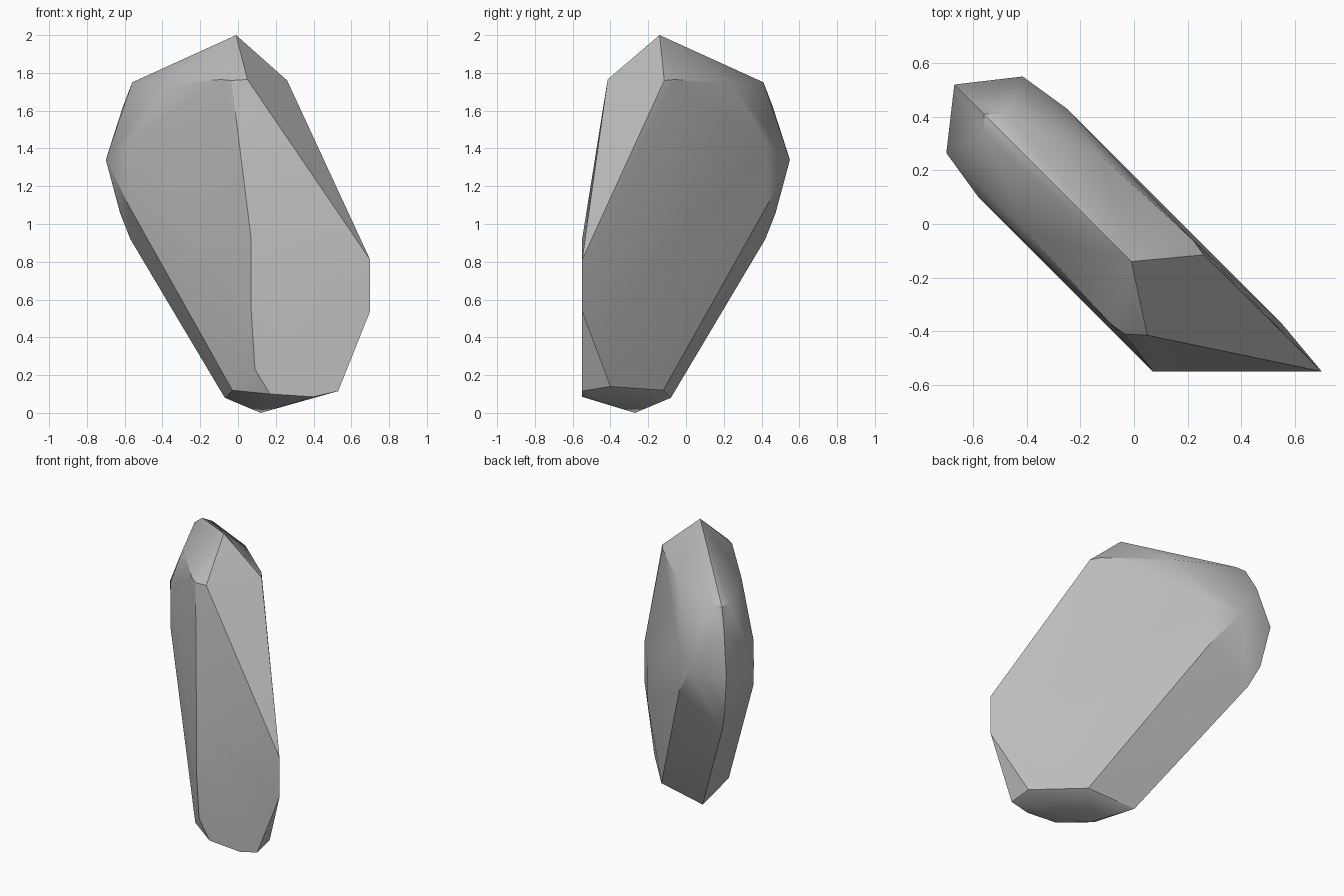
import bpy
import bmesh
from mathutils import Vector

OFFSET = -0.15      # the stone is mirrored across the vertical plane x + y = OFFSET


def mirrored(p):
    """Reflect a corner through the stone's long vertical plane."""
    x, y, z = p
    return (OFFSET - y, OFFSET - x, z)


def make_material(name, value):
    mat = bpy.data.materials.new(name)
    colour = (value, value, value, 1.0)
    mat.use_nodes = True
    mat.diffuse_color = colour
    for node in mat.node_tree.nodes:
        if node.type == 'BSDF_PRINCIPLED':
            node.inputs['Base Color'].default_value = colour
            node.inputs['Roughness'].default_value = 0.8
    return mat


def hull_object(name, points, mat):
    """Wrap the corner points in a convex shell with clean flat facets."""
    bm = bmesh.new()
    for p in points:
        bm.verts.new(Vector(p))
    result = bmesh.ops.convex_hull(bm, input=bm.verts[:])
    loose = {g for g in result['geom_interior'] + result['geom_unused']
             if isinstance(g, bmesh.types.BMVert)}
    bmesh.ops.delete(bm, geom=list(loose), context='VERTS')
    bmesh.ops.recalc_face_normals(bm, faces=bm.faces[:])
    mesh = bpy.data.meshes.new(name)
    bm.to_mesh(mesh)
    bm.free()
    mesh.materials.append(mat)
    obj = bpy.data.objects.new(name, mesh)
    bpy.context.collection.objects.link(obj)
    return obj


cube = bpy.data.objects.get("Cube")
if cube:
    bpy.data.objects.remove(cube, do_unlink=True)

# Ridge line: runs from the peak, round the back end, to the lowest point;
# each entry is x and z, and y follows from the mirror plane
ridge = [(x, OFFSET - x, z) for x, z in (
    (-0.01, 2.0), (-0.56, 1.75), (-0.61, 1.62), (-0.67, 1.34),
    (-0.625, 1.06), (-0.57, 0.92), (-0.07, 0.08), (0.12, 0.0), (0.40, 0.085))]

# Corners of one broad side, repeated on the other
side = [
    (0.26, -0.115, 1.76), (0.22, -0.06, 1.765),       # upper shoulder
    (-0.12, 0.25, 1.74), (-0.48, 0.41, 1.75),
    (-0.415, 0.55, 1.34),                             # back end
    (-0.25, 0.43, 1.42), (-0.25, 0.43, 1.1),          # edge of the flat face
    (0.27, -0.12, 0.12),                              # underside
]
opposite = [mirrored(p) for p in side]

# Front end: broken off square, so it is not mirrored
FRONT = -0.55
broken_end = [(x, FRONT, z) for x, z in (
    (0.70, 0.81), (0.70, 0.54), (0.53, 0.115), (0.17, 0.10),
    (0.09, 0.23), (0.07, 0.54), (0.07, 0.92))]
front_corner = [(0.05, -0.415, 1.765), (0.52, -0.40, 0.14),
                (0.55, -0.37, 0.5), (0.55, -0.37, 0.75)]

stone = hull_object("stone", ridge + side + opposite + broken_end + front_corner,
                    make_material("stone grey", 0.5))

# Soft shading over shallow facets, crisp at the main edges
bpy.ops.object.select_all(action='DESELECT')
stone.select_set(True)
bpy.context.view_layer.objects.active = stone
bpy.ops.object.shade_smooth_by_angle(angle=0.55)
